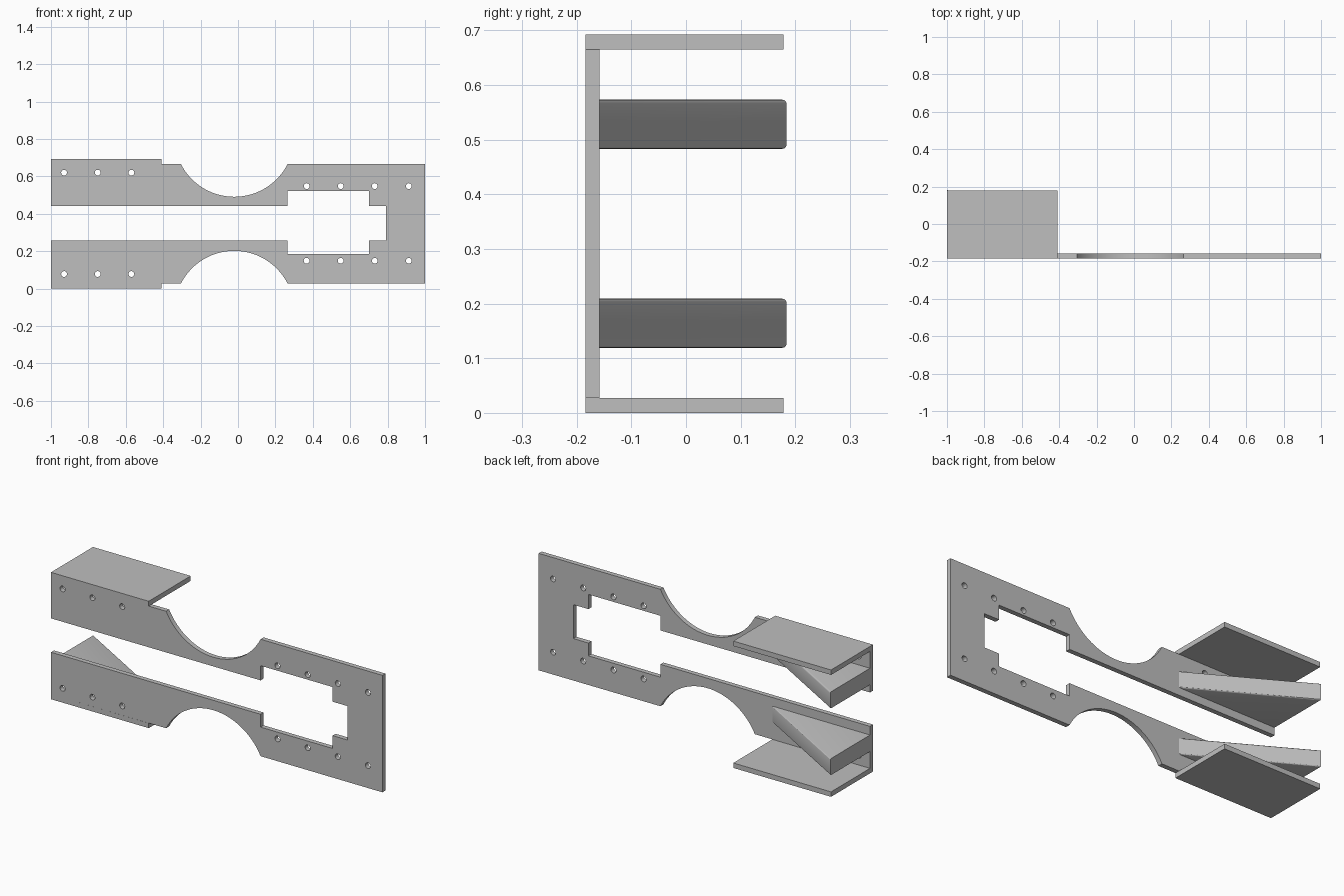
import bpy, bmesh, math
from mathutils import Vector

cube = bpy.data.objects.get("Cube")
if cube:
    bpy.data.objects.remove(cube, do_unlink=True)

GREY = (0.52, 0.52, 0.52, 1)
mat = bpy.data.materials.new("plain_grey")
mat.use_nodes = True
mat.diffuse_color = GREY
mat.node_tree.nodes["Principled BSDF"].inputs["Base Color"].default_value = GREY

FRONT, THICK = -0.184, 0.026      # front face and sheet thickness
INNER = FRONT + THICK             # rear face of the plate
HEIGHT = 0.692
LEFT, FLANGE_END = -1.0, -0.41
BOTTOM, TOP = 0.027, 0.665        # plate edges between the flanges


def finish(name, bm):
    bmesh.ops.recalc_face_normals(bm, faces=bm.faces)
    mesh = bpy.data.meshes.new(name)
    bm.to_mesh(mesh)
    bm.free()
    mesh.materials.append(mat)
    obj = bpy.data.objects.new(name, mesh)
    bpy.context.collection.objects.link(obj)
    bpy.ops.object.select_all(action='DESELECT')
    obj.select_set(True)
    bpy.context.view_layer.objects.active = obj
    bpy.ops.object.shade_smooth_by_angle(angle=math.radians(30))
    return obj


def arc(cx, cz, r, start, end, steps):
    return [(cx + r * math.cos(a), cz + r * math.sin(a))
            for a in (start + (end - start) * i / steps for i in range(steps + 1))]


def plate(name, loops):
    """Extrude closed x-z outlines, inner ones being holes, into a sheet."""
    curve = bpy.data.curves.new(name + "_outline", 'CURVE')
    curve.dimensions = '2D'
    curve.fill_mode = 'BOTH'
    curve.extrude = THICK / 2
    for pts in loops:
        spline = curve.splines.new('POLY')
        spline.points.add(len(pts) - 1)
        for p, (x, z) in zip(spline.points, pts):
            p.co = (x, z, 0, 1)
        spline.use_cyclic_u = True
    tmp = bpy.data.objects.new(name + "_outline", curve)
    bpy.context.collection.objects.link(tmp)
    deps = bpy.context.evaluated_depsgraph_get()
    mesh = bpy.data.meshes.new_from_object(tmp.evaluated_get(deps))
    bm = bmesh.new()
    bm.from_mesh(mesh)
    bpy.data.objects.remove(tmp, do_unlink=True)
    bpy.data.meshes.remove(mesh)
    bmesh.ops.remove_doubles(bm, verts=bm.verts, dist=0.0005)
    for v in bm.verts:
        x, z, d = v.co
        v.co = (x, FRONT + THICK / 2 - d, z)
    return finish(name, bm)


def prism(name, outline, z0, z1):
    """Upright prism over an x-y outline."""
    bm = bmesh.new()
    face = bm.faces.new([bm.verts.new((x, y, z0)) for x, y in outline])
    ext = bmesh.ops.extrude_face_region(bm, geom=[face])
    bmesh.ops.translate(bm, vec=(0, 0, z1 - z0),
                        verts=[g for g in ext["geom"] if isinstance(g, bmesh.types.BMVert)])
    return bm


# Forked front plate with waist cutouts and a stepped window
half = math.asin(0.285 / 0.32)
mid = math.pi / 2
waist_x = -0.02
upper_waist = arc(waist_x, 0.811, 0.32, -mid - half, -mid + half, 40)
lower_waist = arc(waist_x, -0.118, 0.32, mid - half, mid + half, 40)
outline = [(LEFT, 0.441), (LEFT, TOP), *upper_waist, (1, TOP), (1, BOTTOM),
           *lower_waist, (LEFT, BOTTOM), (LEFT, 0.256),
           (0.265, 0.256), (0.265, 0.186), (0.70, 0.186), (0.70, 0.256),
           (0.79, 0.256), (0.79, 0.441), (0.70, 0.441), (0.70, 0.521),
           (0.265, 0.521), (0.265, 0.441)]
holes = [(x, z) for x in (-0.93, -0.75, -0.57) for z in (0.078, 0.62)]
holes += [(x, z) for x in (0.367, 0.549, 0.731, 0.913) for z in (0.149, 0.548)]
rings = [arc(x, z, 0.0155, 0, 2 * math.pi, 20)[:-1] for x, z in holes]
plate("front_plate", [outline] + rings)

# Flanges folded backwards along the outer edges of the fork
sheet = [(LEFT, FRONT), (FLANGE_END, FRONT), (FLANGE_END, 0.178), (LEFT, 0.178)]
finish("lower_flange", prism("lower_flange", sheet, 0, BOTTOM))
finish("upper_flange", prism("upper_flange", sheet, TOP, HEIGHT))

# Triangular gussets behind each arm, with softened sloping edges
triangle = [(LEFT, INNER), (FLANGE_END, INNER), (LEFT, 0.184)]
for name, z0 in (("lower_gusset", 0.119), ("upper_gusset", 0.483)):
    bm = prism(name, triangle, z0, z0 + 0.09)
    slope = [e for e in bm.edges
             if abs(e.verts[0].co.x - e.verts[1].co.x) > 0.1
             and abs(e.verts[0].co.y - e.verts[1].co.y) > 0.1]
    bmesh.ops.bevel(bm, geom=slope, offset=0.007, segments=3, profile=0.5,
                    affect='EDGES')
    finish(name, bm)
